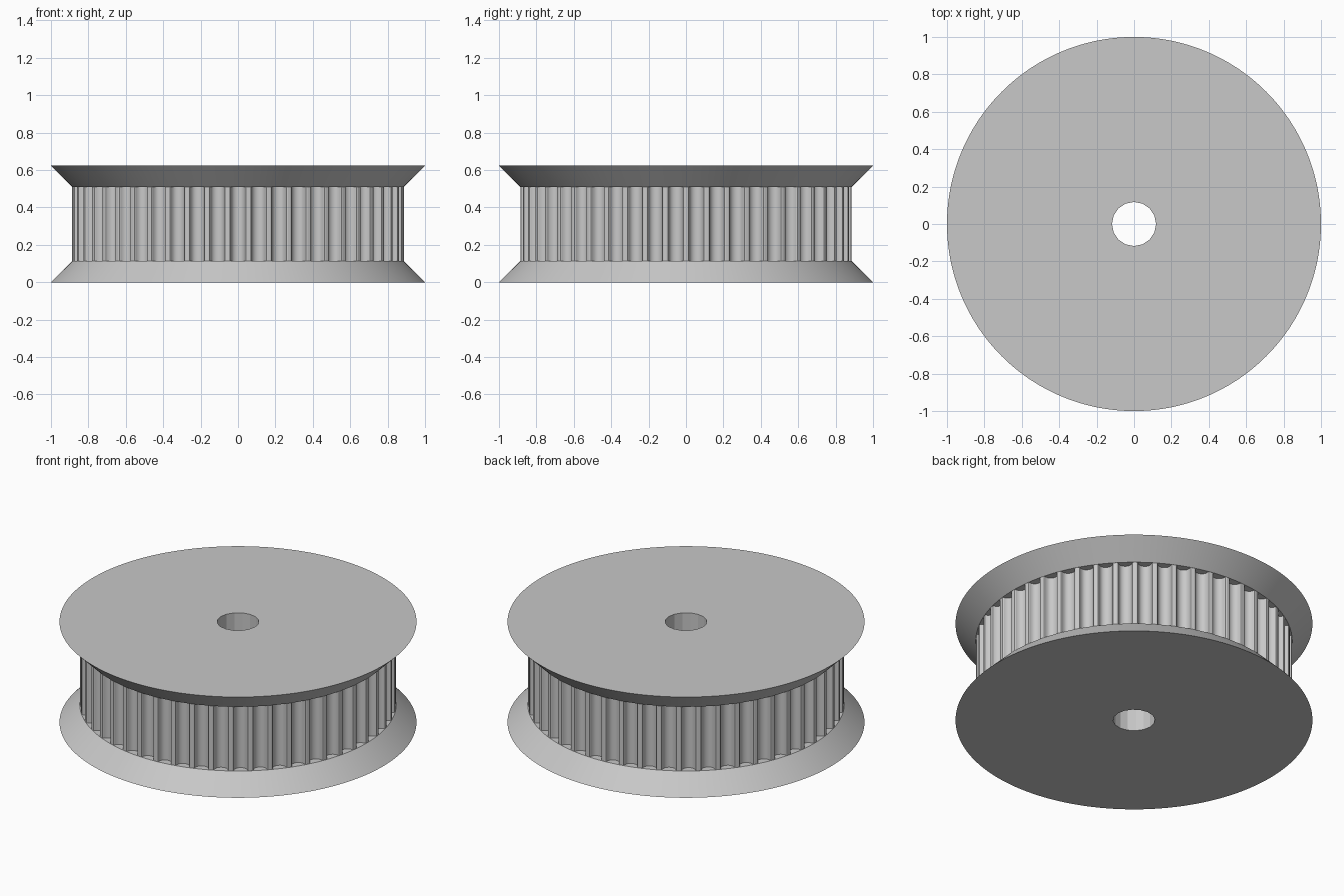
import bpy, bmesh, math

if "Cube" in bpy.data.objects:
    bpy.data.objects.remove(bpy.data.objects["Cube"])

# Overall sizes
TEETH = 50
CORE_R, RIM_R, BORE_R = 0.887, 1.0, 0.118
HEIGHT, FLANGE = 0.623, 0.113
RIM_SIDES, BORE_SIDES = 200, 16

# Half of one belt groove: (half width, depth), from shoulder to floor
GROOVE = [(.048, 0), (.0416, .0021), (.0384, .0074), (.0372, .0135),
          (.0351, .0194), (.0324, .0251), (.029, .0306), (.023, .0361),
          (.016, .04), (.0082, .0425), (0, .0433)]


def circle(radius, sides):
    return [(radius * math.cos(2 * math.pi * i / sides),
             radius * math.sin(2 * math.pi * i / sides)) for i in range(sides)]


def toothed_outline():
    # Grooves repeated around the core, the first one facing the front
    base = math.sqrt(CORE_R ** 2 - GROOVE[0][0] ** 2) - 0.0005
    half = [(-w, -(base - d)) for w, d in GROOVE]
    groove = half + [(-x, y) for x, y in reversed(half[:-1])]
    points = []
    for i in range(TEETH):
        a = 2 * math.pi * i / TEETH
        c, s = math.cos(a), math.sin(a)
        points += [(x * c - y * s, x * s + y * c) for x, y in groove]
    return points


bm = bmesh.new()


def loop(points, z):
    verts = [bm.verts.new((x, y, z)) for x, y in points]
    edges = [bm.edges.new((v, verts[(i + 1) % len(verts)])) for i, v in enumerate(verts)]
    return verts, edges


def wall(a, b):
    va, vb = a[0], b[0]
    n = len(va)
    return [bm.faces.new((va[i], va[(i + 1) % n], vb[(i + 1) % n], vb[i])) for i in range(n)]


def ring_face(outer, inner):
    bmesh.ops.triangle_fill(bm, use_beauty=True, use_dissolve=False,
                            edges=outer[1] + inner[1], normal=(0, 0, 1))


# Each flange: flat outer face, sloped rim, narrow shoulder around the teeth
bores, cores = [], []
for z_face, z_inner in ((0, FLANGE), (HEIGHT, HEIGHT - FLANGE)):
    bore = loop(circle(BORE_R, BORE_SIDES), z_face)
    rim = loop(circle(RIM_R, RIM_SIDES), z_face)
    root = loop(circle(CORE_R, RIM_SIDES), z_inner)
    core = loop(toothed_outline(), z_inner)
    ring_face(rim, bore)
    wall(rim, root)
    ring_face(root, core)
    bores.append(bore)
    cores.append(core)

# Toothed belt seat and shaft bore join the two flanges
wall(*cores)
wall(*bores)
bmesh.ops.recalc_face_normals(bm, faces=bm.faces)

mesh = bpy.data.meshes.new("toothed_pulley")
bm.to_mesh(mesh)
bm.free()
pulley = bpy.data.objects.new("toothed_pulley", mesh)
bpy.context.collection.objects.link(pulley)

grey = bpy.data.materials.new("light_grey")
grey.diffuse_color = (0.58, 0.58, 0.58, 1)
grey.use_nodes = True
grey.node_tree.nodes["Principled BSDF"].inputs["Base Color"].default_value = grey.diffuse_color
mesh.materials.append(grey)

# Smooth cones and grooves, crisp edges and bore facets
bpy.context.view_layer.objects.active = pulley
pulley.select_set(True)
bpy.ops.object.shade_smooth_by_angle(angle=math.radians(18))
